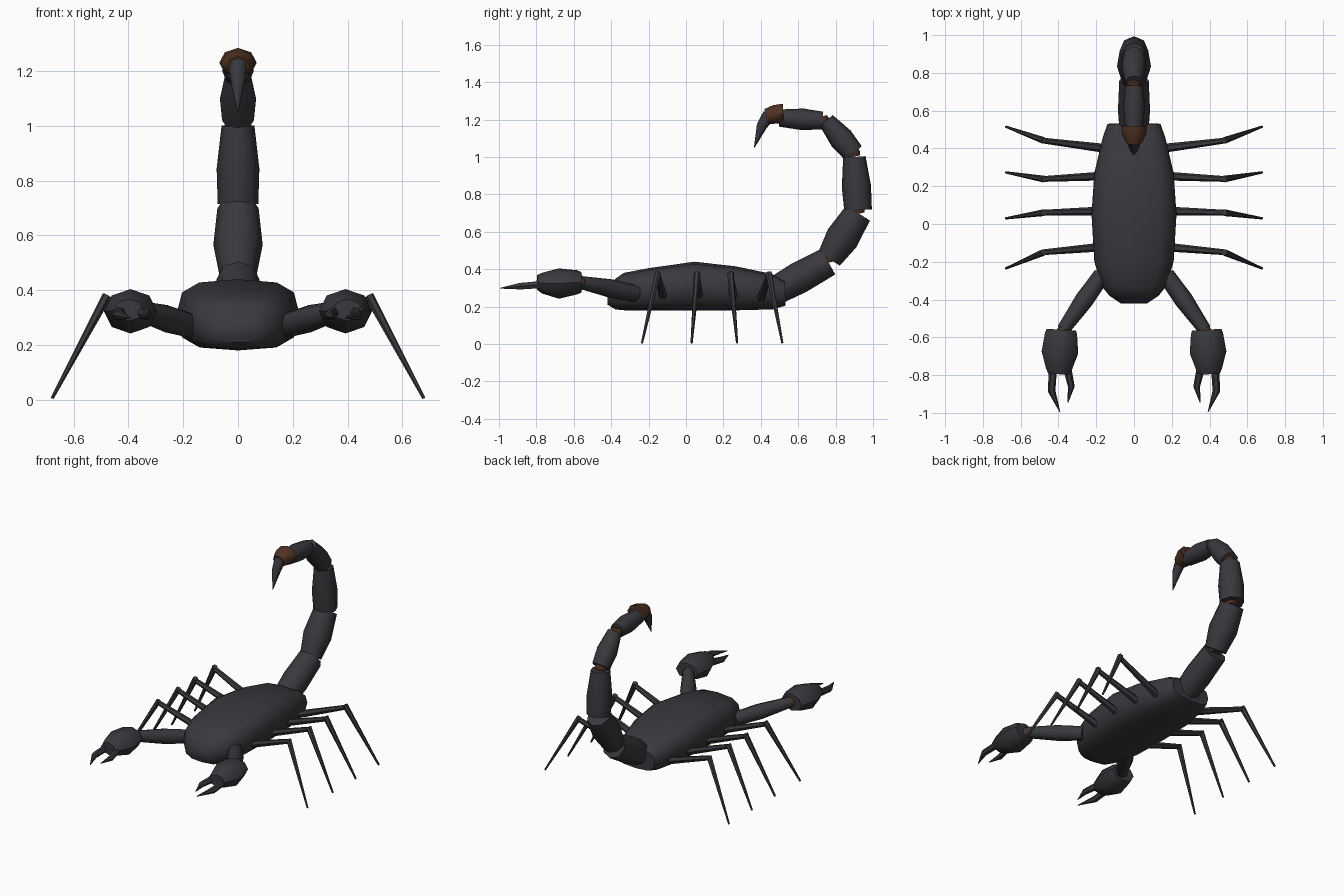
import bpy, bmesh, math
from mathutils import Vector

if "Cube" in bpy.data.objects:
    bpy.data.objects.remove(bpy.data.objects["Cube"], do_unlink=True)


def material(name, rgb):
    m = bpy.data.materials.new(name)
    m.use_nodes = True
    m.diffuse_color = (*rgb, 1)
    m.node_tree.nodes["Principled BSDF"].inputs["Base Color"].default_value = (*rgb, 1)
    return m


SHELL = material("charcoal shell", (0.04, 0.04, 0.048))
BROWN = material("dark brown", (0.08, 0.033, 0.015))


def loft(name, rings, mat=SHELL, sides=8, power=2, straight=True):
    """Skin rings of (centre, half width, half height) along a path."""
    bm = bmesh.new()
    pts = [Vector(r[0]) for r in rings]
    loops = []
    for i, (_, w, h) in enumerate(rings):
        a, b = (0, -1) if straight else (max(i - 1, 0), min(i + 1, len(pts) - 1))
        t = (pts[b] - pts[a]).normalized()
        side = t.cross(Vector((0, 0, 1))).normalized()
        up = side.cross(t)
        loop = []
        for k in range(sides):
            ang = math.tau * k / sides
            c, s = math.cos(ang), math.sin(ang)
            u = math.copysign(abs(c) ** (2 / power), c) * w
            v = math.copysign(abs(s) ** (2 / power), s) * h
            loop.append(bm.verts.new(pts[i] + side * u + up * v))
        loops.append(loop)
    for p, q in zip(loops, loops[1:]):
        for k in range(sides):
            n = (k + 1) % sides
            bm.faces.new((p[k], p[n], q[n], q[k]))
    bm.faces.new(loops[0])
    bm.faces.new(loops[-1])
    bmesh.ops.recalc_face_normals(bm, faces=bm.faces)
    me = bpy.data.meshes.new(name)
    bm.to_mesh(me)
    bm.free()
    me.materials.append(mat)
    ob = bpy.data.objects.new(name, me)
    bpy.context.collection.objects.link(ob)
    bpy.ops.object.select_all(action="DESELECT")
    ob.select_set(True)
    bpy.context.view_layer.objects.active = ob
    bpy.ops.object.shade_smooth_by_angle(angle=math.radians(50))
    return ob


def barrel(name, a, b, r0, r1, r2, mat=SHELL, sides=8):
    """Straight segment, radius r1 at its middle."""
    a, b = Vector(a), Vector(b)
    return loft(name, [(a, r0, r0), (a.lerp(b, 0.45), r1, r1), (b, r2, r2)], mat, sides)


# Body: y, half width, bottom, top
body = [(-.42, .07, .21, .28), (-.38, .13, .185, .345), (-.33, .17, .18, .38),
        (-.2, .21, .18, .405), (.05, .225, .18, .44), (.27, .21, .18, .415),
        (.46, .165, .185, .375), (.53, .14, .205, .34)]
loft("body", [((0, y, (lo + hi) / 2), w, (hi - lo) / 2) for y, w, lo, hi in body],
     sides=12, power=3)

# Tail segments: start y z, end y z, three radii
tail = [(.47, .28, .76, .44, .075, .085, .078),
        (.765, .455, .92, .70, .068, .09, .075),
        (.92, .715, .90, 1.0, .074, .078, .06),
        (.895, 1.02, .75, 1.195, .058, .066, .045),
        (.73, 1.195, .50, 1.208, .047, .058, .046)]
for i, (y0, z0, y1, z1, *r) in enumerate(tail, 1):
    barrel(f"tail_segment_{i}", (0, y0, z0), (0, y1, z1), *r)
    if i > 1:
        barrel(f"tail_joint_{i}", (0, y0, z0 - .02), (0, y0 - .01, z0 + .02),
               .035, .042, .035, BROWN)

# Stinger: brown bulb and dark hooked tip
loft("stinger_bulb", [((0, .52, 1.23), .068, .054), ((0, .475, 1.228), .064, .05),
                      ((0, .43, 1.215), .042, .042)], BROWN, straight=False)
loft("stinger_tip", [((0, .445, 1.225), .036, .036), ((0, .405, 1.165), .028, .028),
                     ((0, .365, 1.05), .002, .002)], straight=False)

# Legs: y of hip, knee and foot
legs = [(-.12, -.15, -.235), (.07, .06, .03), (.255, .238, .273), (.40, .442, .515)]

for s, label in ((1, "left"), (-1, "right")):
    for i, (hip, knee, foot) in enumerate(legs, 1):
        k = (s * .485, knee, .368)
        loft(f"{label}_upper_leg_{i}", [((s * .15, hip, .245), .024, .024), (k, .015, .015)],
             sides=6)
        loft(f"{label}_lower_leg_{i}", [((s * .478, knee, .38), .018, .018),
                                        ((s * .678, foot, .006), .006, .006)], sides=6)

    # Arm, wrist and hand
    barrel(f"{label}_arm", (s * .17, -.27, .27), (s * .375, -.56, .328), .045, .05, .035)
    barrel(f"{label}_wrist", (s * .36, -.54, .326), (s * .39, -.59, .33), .03, .033, .03, BROWN)
    hand = [(-.56, .078, .055, .33), (-.58, .085, .064, .33), (-.68, .097, .081, .323),
            (-.77, .068, .055, .325), (-.795, .055, .04, .328)]
    loft(f"{label}_hand", [((s * (.385 + .06 * (-.56 - y)), y, z), w, h)
                           for y, w, h, z in hand])

    # Pincers
    loft(f"{label}_outer_pincer", [((s * .43, -.77, .318), .022, .022),
                                   ((s * .436, -.885, .309), .02, .02),
                                   ((s * .392, -.995, .298), .002, .002)], sides=6, straight=False)
    loft(f"{label}_inner_pincer", [((s * .352, -.77, .318), .022, .022),
                                   ((s * .332, -.86, .309), .018, .018),
                                   ((s * .35, -.945, .3), .002, .002)], sides=6, straight=False)
